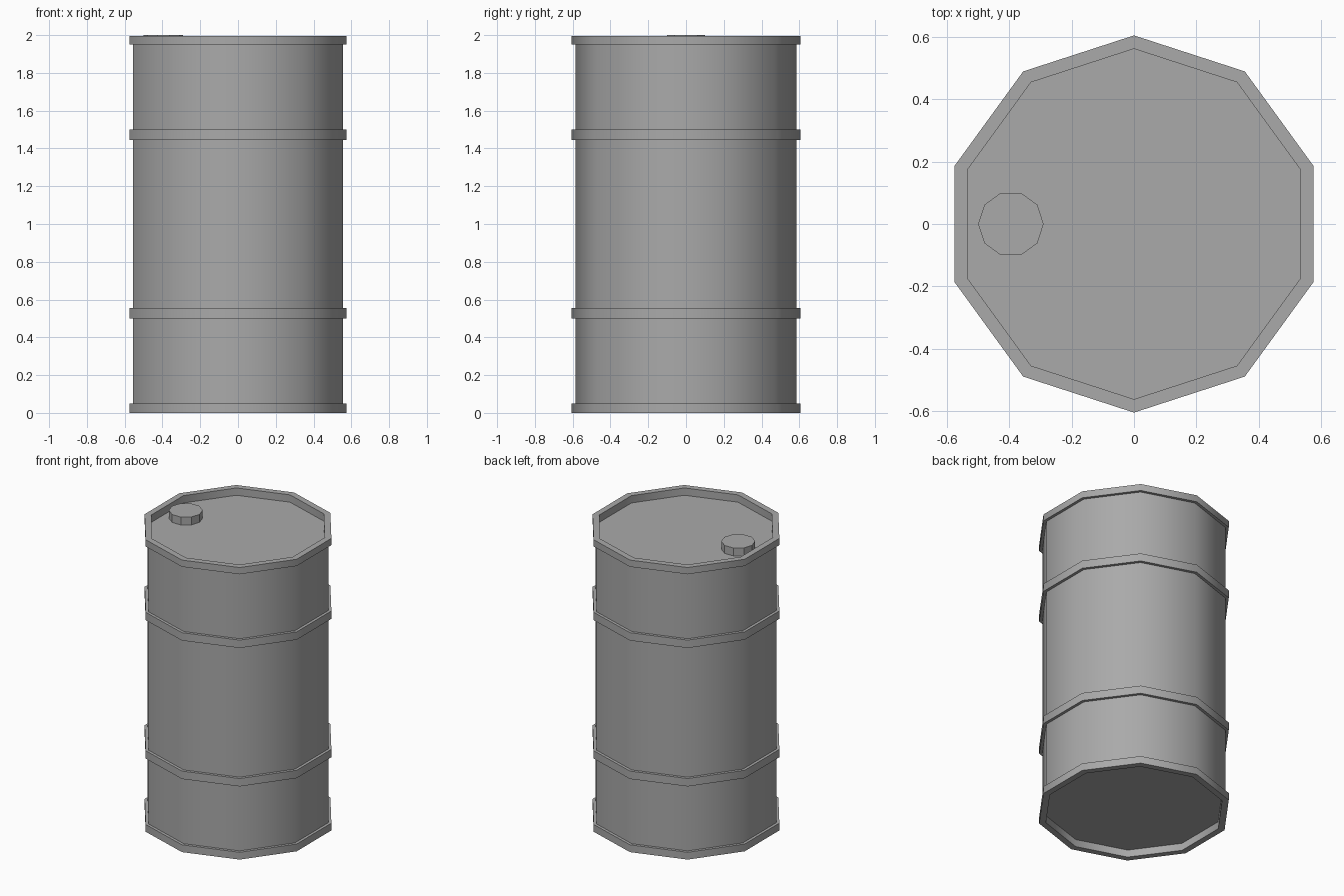
import bpy
import bmesh
from math import radians, sin, cos, tau

SIDES = 10

cube = bpy.data.objects.get("Cube")
if cube:
    bpy.data.objects.remove(cube, do_unlink=True)

steel = bpy.data.materials.new("grey_steel")
steel.use_nodes = True
colour = (0.4, 0.4, 0.4, 1)
steel.diffuse_color = colour
steel.node_tree.nodes["Principled BSDF"].inputs["Base Color"].default_value = colour


def lathe(name, profile, start, centre=(0, 0, 0), smooth=True):
    """Spin a profile of (radius, height) pairs and close both ends."""
    bm = bmesh.new()
    angles = [radians(start) + tau * i / SIDES for i in range(SIDES)]
    rings = [[bm.verts.new((r * cos(a), r * sin(a), z)) for a in angles]
             for r, z in profile]
    for low, high in zip(rings, rings[1:]):
        for i in range(SIDES):
            j = (i + 1) % SIDES
            bm.faces.new((low[i], low[j], high[j], high[i]))
    bm.faces.new(rings[0][::-1])
    bm.faces.new(rings[-1])
    bmesh.ops.recalc_face_normals(bm, faces=bm.faces)
    mesh = bpy.data.meshes.new(name)
    bm.to_mesh(mesh)
    bm.free()
    mesh.materials.append(steel)
    obj = bpy.data.objects.new(name, mesh)
    obj.location = centre
    bpy.context.collection.objects.link(obj)
    if smooth:
        bpy.ops.object.select_all(action="DESELECT")
        obj.select_set(True)
        bpy.context.view_layer.objects.active = obj
        bpy.ops.object.shade_smooth_by_angle(angle=radians(40))
    return obj


# Drum shell: recessed base, rims, two hoops and recessed lid in one profile
INNER, WALL, HOOP = 0.562, 0.585, 0.605
TOP, RECESS = 1.996, 0.05
profile = [(INNER, RECESS), (INNER, 0), (HOOP, 0), (HOOP, 0.05), (WALL, 0.05)]
for z in (0.5, 1.446):
    profile += [(WALL, z), (HOOP, z), (HOOP, z + 0.054), (WALL, z + 0.054)]
profile += [(WALL, 1.95), (HOOP, 1.95), (HOOP, TOP), (INNER, TOP), (INNER, TOP - RECESS)]
lathe("drum_shell", profile, start=90)

# Filler cap standing on the lid
lathe("filler_cap", [(0.105, 0), (0.105, 0.06)], start=0,
      centre=(-0.395, 0, 1.94), smooth=False)
